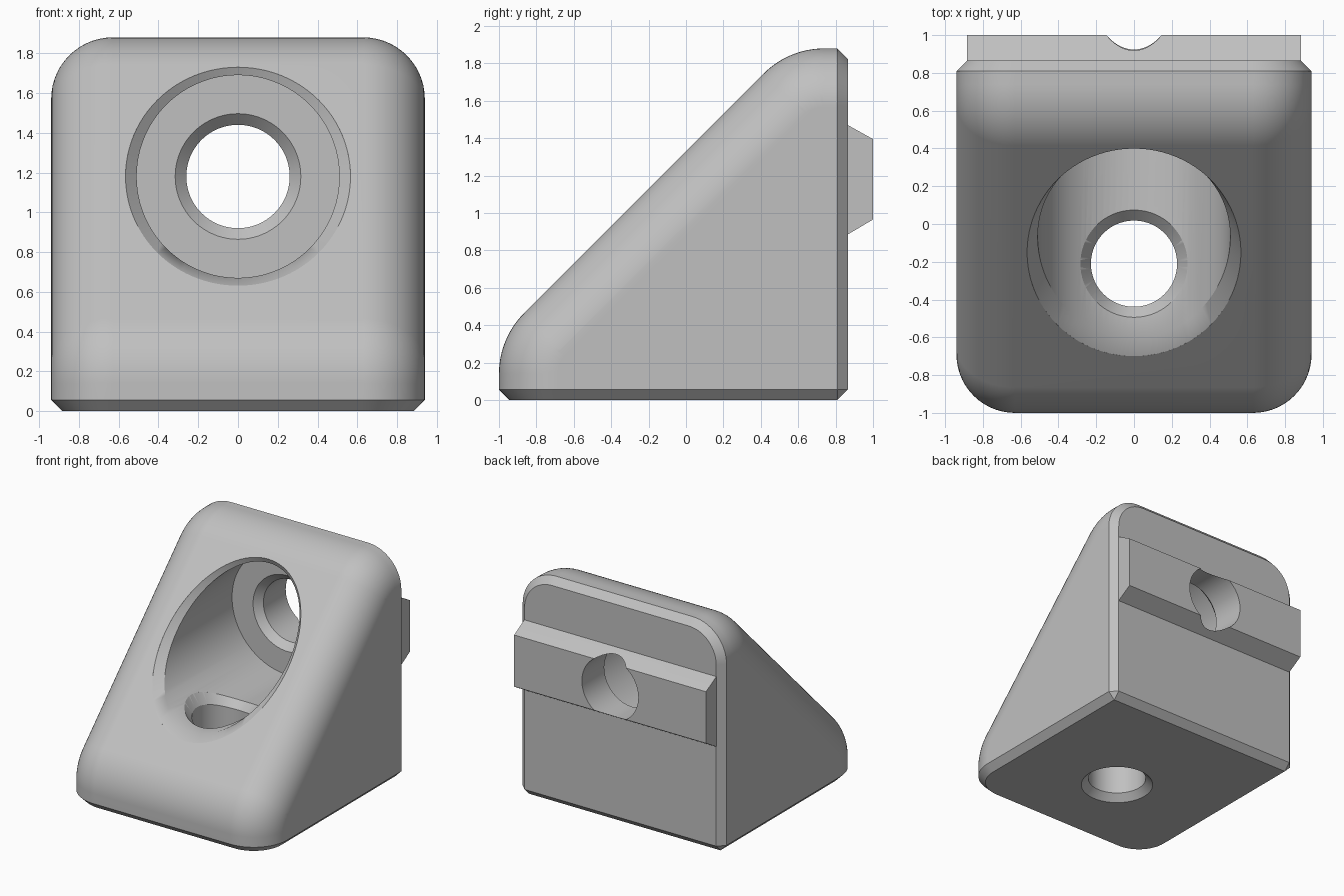
import bpy
import bmesh
from math import sin, cos, pi, sqrt

cube = bpy.data.objects.get("Cube")
if cube:
    bpy.data.objects.remove(cube, do_unlink=True)

# Main dimensions
HALF_W, BACK, TOP = 0.94, 0.865, 1.88
BIG_R, SIDE_R, CHAMFER = 0.46, 0.31, 0.056
AXIS_Z = 1.18          # height of the horizontal bolt hole
POCKET_R, BOLT_R = 0.51, 0.26
SEAT_Y = 0.65
SLOPE = 1.33           # sloped face lies on z = y + SLOPE

grey = bpy.data.materials.new("light grey")
grey.use_nodes = True
grey.diffuse_color = (0.53, 0.53, 0.53, 1)
grey.node_tree.nodes["Principled BSDF"].inputs["Base Color"].default_value = grey.diffuse_color


def loft(name, rings, finish=None):
    """Skin a list of equal-length point rings into a closed solid."""
    bm = bmesh.new()
    loops = [[bm.verts.new(p) for p in ring] for ring in rings]
    n = len(loops[0])
    for a, b in zip(loops, loops[1:]):
        for i in range(n):
            j = (i + 1) % n
            bm.faces.new((a[i], a[j], b[j], b[i]))
    bm.faces.new(loops[0])
    bm.faces.new(loops[-1])
    bmesh.ops.recalc_face_normals(bm, faces=bm.faces[:])
    if finish:
        finish(bm)
    mesh = bpy.data.meshes.new(name)
    bm.to_mesh(mesh)
    bm.free()
    obj = bpy.data.objects.new(name, mesh)
    bpy.context.collection.objects.link(obj)
    mesh.materials.append(grey)
    return obj


def activate(obj):
    bpy.ops.object.select_all(action='DESELECT')
    obj.select_set(True)
    bpy.context.view_layer.objects.active = obj


def cut(obj, cutter):
    activate(obj)
    mod = obj.modifiers.new("cut", 'BOOLEAN')
    mod.operation, mod.solver, mod.object = 'DIFFERENCE', 'EXACT', cutter
    bpy.ops.object.modifier_apply(modifier=mod.name)


# Wedge body: side profile inset towards each side to roll the edges
def profile(x, inset):
    r = BIG_R - inset
    pts = [(x, -1 + inset, 0)]
    corners = ((-1 + BIG_R, 0.14, pi), (0.74, TOP - BIG_R, 0.75 * pi))
    for cy, cz, start in corners:
        for i in range(13):
            a = start - i / 12 * pi / 4
            pts.append((x, cy + r * cos(a), cz + r * sin(a)))
    return pts + [(x, BACK, TOP - inset), (x, BACK, 0)]


def chamfer_base_and_back(bm):
    bmesh.ops.dissolve_limit(bm, angle_limit=0.005, verts=bm.verts[:], edges=bm.edges[:])
    rim = [e for e in bm.edges if e.calc_face_angle(0) > 0.1 and
           (all(v.co.z < 1e-4 for v in e.verts) or
            all(v.co.y > BACK - 1e-4 for v in e.verts))]
    bmesh.ops.bevel(bm, geom=rim, offset=CHAMFER, offset_type='OFFSET', segments=1,
                    profile=0.5, affect='EDGES', clamp_overlap=False)


steps = [i / 14 * pi / 2 for i in range(15)]
half = [(HALF_W - SIDE_R * (1 - cos(a)), SIDE_R * (1 - sin(a))) for a in steps]
sections = [(-x, d) for x, d in half] + [(x, d) for x, d in reversed(half)]
body = loft("wedge_body", [profile(x, d) for x, d in sections], chamfer_base_and_back)

# Locating rail on the back
rail_profile = [(0.84, 0.885), (BACK, 0.885), (1, 0.965), (1, 1.395), (BACK, 1.47), (0.84, 1.47)]
rail = loft("back_rail", [[(x, y, z) for y, z in rail_profile] for x in (-0.885, 0.885)])

# Cutter for the round pocket, its chamfered mouth, seat and horizontal bolt hole
angles = [2 * pi * i / 96 for i in range(96)]


def mouth(shift):
    ring = []
    for a in angles:
        c, s = cos(a), sin(a)
        nx, nv = c * sqrt(2), s
        k = CHAMFER / sqrt(nx * nx + nv * nv)
        v = POCKET_R * s + k * nv / sqrt(2)
        ring.append((POCKET_R * c + k * nx, AXIS_Z - SLOPE + v - shift, AXIS_Z + v + shift))
    return ring


def disc(r, y):
    return [(r * cos(a), y, AXIS_Z + r * sin(a)) for a in angles]


lip = [(POCKET_R * cos(a),
        AXIS_Z - SLOPE + POCKET_R * sin(a) + CHAMFER * (1 + 0.41 * cos(a) ** 2),
        AXIS_Z + POCKET_R * sin(a)) for a in angles]
pocket_cutter = loft("pocket_cutter", [
    mouth(0.4), mouth(0), lip, disc(POCKET_R, SEAT_Y),
    disc(BOLT_R + CHAMFER, SEAT_Y), disc(BOLT_R, SEAT_Y + CHAMFER), disc(BOLT_R, 1.2)])


# Cutter for the vertical bolt hole, chamfered at the pocket floor and the base
def level(r, height):
    return [(r * cos(a), -0.21 + r * sin(a), height(r * cos(a))) for a in angles]


def floor(x):
    return AXIS_Z - sqrt(POCKET_R ** 2 - x * x)


SMALL_R = 0.228
WIDE_R = SMALL_R + CHAMFER
hole_cutter = loft("hole_cutter", [
    level(WIDE_R, lambda x: 0.82), level(WIDE_R, floor),
    level(SMALL_R, lambda x: floor(x) - CHAMFER),
    level(SMALL_R, lambda x: CHAMFER), level(WIDE_R, lambda x: 0),
    level(WIDE_R, lambda x: -0.1)])

cut(body, pocket_cutter)
cut(body, hole_cutter)
cut(rail, pocket_cutter)
for cutter in (pocket_cutter, hole_cutter):
    bpy.data.objects.remove(cutter, do_unlink=True)

# Smooth shading with crisp chamfers
for part in (body, rail):
    activate(part)
    bpy.ops.object.shade_smooth_by_angle(angle=pi / 6)
    weighted = part.modifiers.new("weighted_normals", 'WEIGHTED_NORMAL')
    weighted.keep_sharp = True
